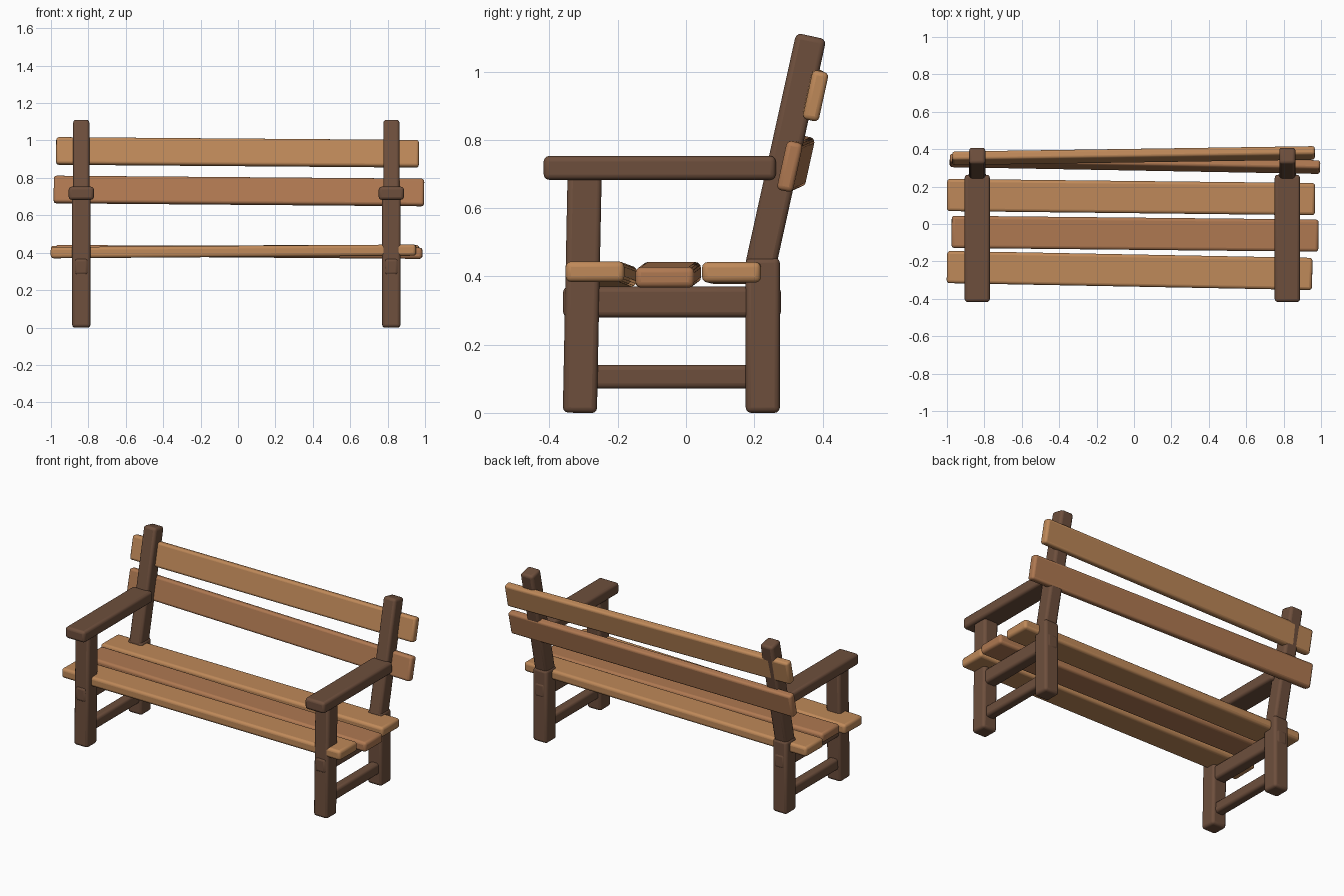
import bpy, math
from mathutils import Matrix, Vector

if "Cube" in bpy.data.objects:
    bpy.data.objects.remove(bpy.data.objects["Cube"])


def material(name, rgb):
    m = bpy.data.materials.new(name)
    m.diffuse_color = (*rgb, 1)
    m.use_nodes = True
    m.node_tree.nodes["Principled BSDF"].inputs["Base Color"].default_value = m.diffuse_color
    return m


DARK = material("dark_wood", (0.155, 0.078, 0.046))
LIGHT = material("light_wood", (0.52, 0.25, 0.10))
WARM = material("warm_wood", (0.43, 0.19, 0.083))


def beam(name, a, b, width, thick, up, mat, bevel=0.016):
    """Rounded beam from a to b; thick is measured along up, width across it."""
    a, b = Vector(a), Vector(b)
    d = (b - a).normalized()
    side = Vector(up).cross(d).normalized()
    top = d.cross(side)
    rot = Matrix((d, side, top)).transposed().to_4x4()
    bpy.ops.mesh.primitive_cube_add(size=1)
    ob = bpy.context.object
    ob.name = name
    ob.data.transform(Matrix.Diagonal(((b - a).length, width, thick, 1)))
    ob.matrix_world = Matrix.Translation((a + b) / 2) @ rot
    ob.data.materials.append(mat)
    mod = ob.modifiers.new("rounded_edges", 'BEVEL')
    mod.width = bevel
    mod.segments = 3
    bpy.ops.object.shade_smooth_by_angle(angle=math.radians(40))
    return ob


# Side frames
for side, x in (("left", -0.838), ("right", 0.82)):
    beam(side + "_front_leg", (x, -0.311, 0), (x, -0.297, 0.70), 0.098, 0.10, (0, 1, 0), DARK)
    beam(side + "_back_leg", (x, 0.225, 0), (x, 0.225, 0.455), 0.098, 0.10, (0, 1, 0), DARK)
    beam(side + "_back_post", (x, 0.216, 0.42), (x, 0.367, 1.104), 0.086, 0.09, (0, 1, 0), DARK)
    beam(side + "_armrest", (x, -0.417, 0.718), (x, 0.263, 0.718), 0.135, 0.07, (0, 0, 1), DARK)
    beam(side + "_seat_rail", (x, -0.36, 0.325), (x, 0.278, 0.325), 0.075, 0.09, (0, 0, 1), DARK)
    beam(side + "_stretcher", (x, -0.29, 0.106), (x, 0.21, 0.106), 0.06, 0.07, (0, 0, 1), DARK)

# Seat planks, slightly crooked
seat = [
    ("front", (-1.0, -0.230, 0.400), (0.953, -0.267, 0.414), LIGHT),
    ("middle", (-0.975, -0.042, 0.412), (0.986, -0.062, 0.397), WARM),
    ("rear", (-1.0, 0.155, 0.407), (0.968, 0.133, 0.412), LIGHT),
]
for name, a, b, mat in seat:
    beam(name + "_seat_plank", a, b, 0.172, 0.06, (0, 0, 1), mat)

# Backrest planks, leaning with the posts
lean = math.radians(12.4)
lean_up = (0, math.sin(lean), math.cos(lean))
back = [
    ("lower", (-0.985, 0.340, 0.738), (0.995, 0.304, 0.722), WARM),
    ("upper", (-0.972, 0.351, 0.944), (0.967, 0.380, 0.929), LIGHT),
]
for name, a, b, mat in back:
    beam(name + "_back_plank", a, b, 0.048, 0.147, lean_up, mat, 0.014)
